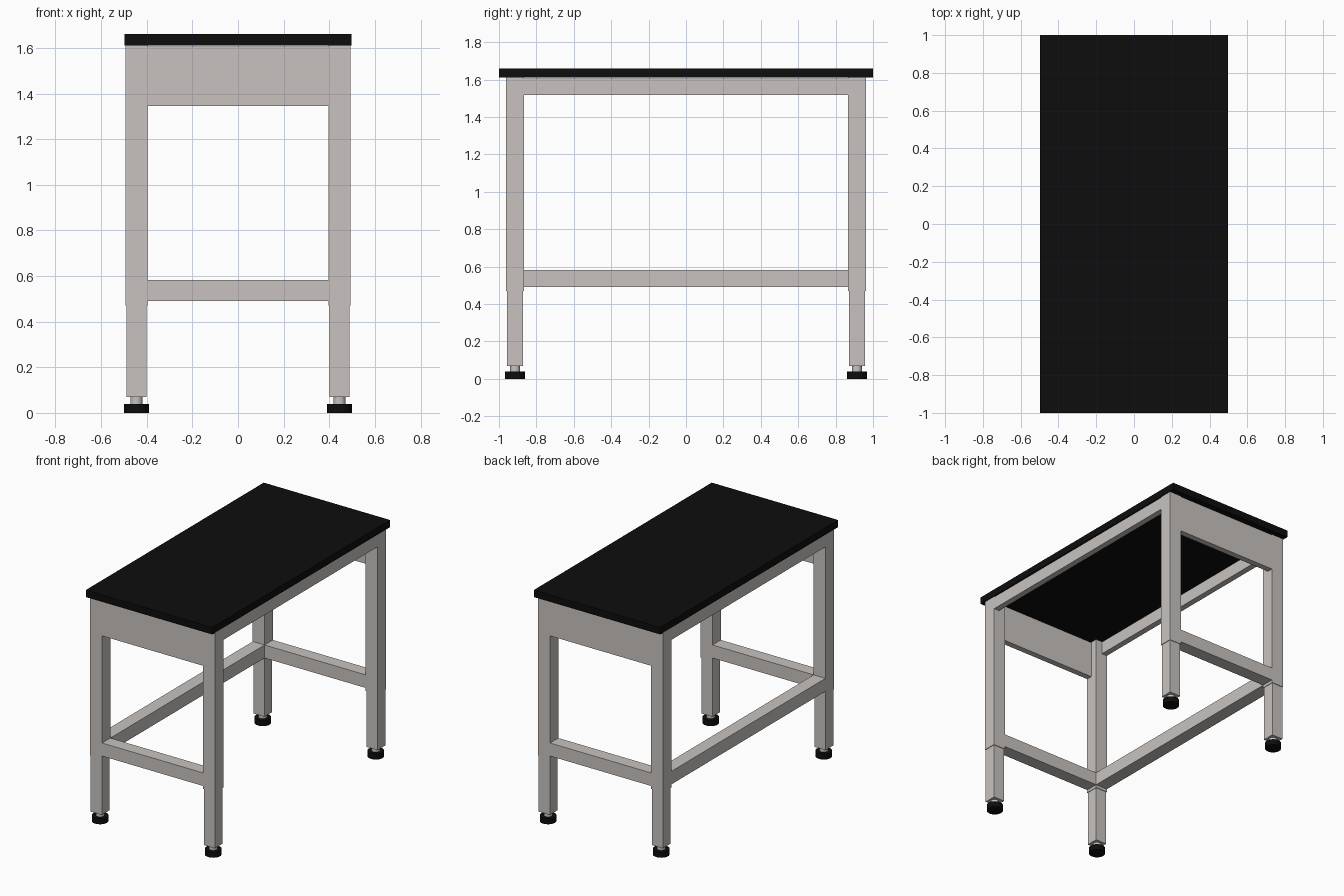
import bpy

if "Cube" in bpy.data.objects:
    bpy.data.objects.remove(bpy.data.objects["Cube"])

def material(name, rgb):
    m = bpy.data.materials.new(name)
    m.diffuse_color = (*rgb, 1)
    m.use_nodes = True
    m.node_tree.nodes["Principled BSDF"].inputs["Base Color"].default_value = m.diffuse_color
    return m

GREY = material("warm_grey_paint", (0.58, 0.545, 0.525))
BLACK = material("black", (0.004, 0.004, 0.004))

def box(name, x, y, z, mat):
    """Box from (min, max) ranges on each axis."""
    bpy.ops.mesh.primitive_cube_add(size=1, location=[sum(r) / 2 for r in (x, y, z)])
    o = bpy.context.object
    o.name = name
    o.scale = [r[1] - r[0] for r in (x, y, z)]
    bpy.ops.object.transform_apply(location=False, rotation=False, scale=True)
    o.data.materials.append(mat)
    return o

def cylinder(name, x, y, z0, z1, r, mat):
    bpy.ops.mesh.primitive_cylinder_add(vertices=32, radius=r, depth=z1 - z0,
                                        location=(x, y, (z0 + z1) / 2))
    o = bpy.context.object
    o.name = name
    o.data.materials.append(mat)
    bpy.ops.object.shade_smooth_by_angle()
    return o

def span(a, b):
    return (min(a, b), max(a, b))

LX, LY = 0.445, 0.914      # leg centres
H, L = 0.0475, 0.0435      # half widths of outer and inner leg tubes
XI, YI = LX - H, LY - H    # inner leg faces
XO, YO = LX + H, LY + H    # outer leg faces
T = 0.045                  # thickness of the upper rails

# Worktop
box("worktop", (-0.4975, 0.4975), (-1, 1), (1.61, 1.66), BLACK)

# Telescopic legs with levelling feet
for sx, nx in ((-1, "left"), (1, "right")):
    for sy, ny in ((-1, "front"), (1, "back")):
        x, y, n = sx * LX, sy * LY, f"{ny}_{nx}"
        box(n + "_upper_leg", (x - H, x + H), (y - H, y + H), (0.47, 1.61), GREY)
        box(n + "_lower_leg", (x - L, x + L), (y - L, y + L), (0.07, 0.48), GREY)
        cylinder(n + "_foot_stem", x, y, 0.03, 0.075, 0.027, GREY)
        cylinder(n + "_foot", x, y, 0, 0.04, 0.054, BLACK)

# End aprons and end stretchers
for s, n in ((-1, "front"), (1, "back")):
    box(n + "_apron", (-XI, XI), span(s * (YO - 0.002), s * (YO - T)), (1.345, 1.607), GREY)
    box(n + "_stretcher", (-XI, XI), span(s * (YO - 0.002), s * YI), (0.49, 0.583), GREY)

# Long upper rails on both sides
for s, n in ((-1, "left"), (1, "right")):
    box(n + "_upper_rail", span(s * (XO - 0.002), s * (XO - T)), (-YI, YI), (1.518, 1.607), GREY)

# Single long stretcher on the left
box("left_stretcher", (-XO + 0.002, -XI), (-YI, YI), (0.49, 0.583), GREY)
